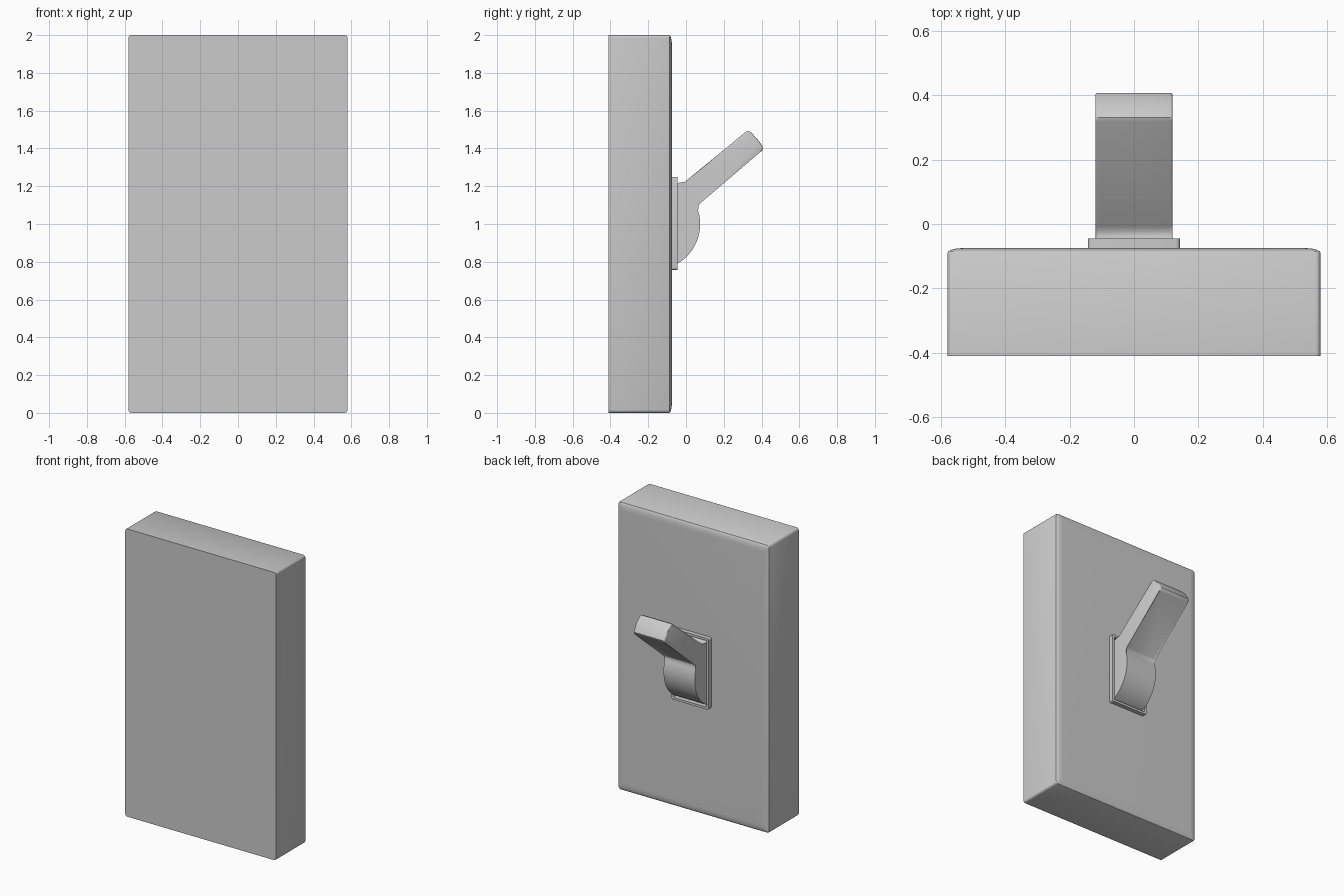
import bpy, bmesh, math

if "Cube" in bpy.data.objects:
    bpy.data.objects.remove(bpy.data.objects["Cube"])


def finish(bm, name, angle=30):
    bmesh.ops.recalc_face_normals(bm, faces=bm.faces)
    mesh = bpy.data.meshes.new(name)
    bm.to_mesh(mesh)
    bm.free()
    ob = bpy.data.objects.new(name, mesh)
    bpy.context.collection.objects.link(ob)
    bpy.context.view_layer.objects.active = ob
    ob.select_set(True)
    bpy.ops.object.shade_smooth_by_angle(angle=math.radians(angle))
    ob.select_set(False)
    return ob


def ring(bm, hx, hz, r, y, zc, n=4):
    """Rounded rectangle loop in the XZ plane."""
    verts = []
    for k, (sx, sz) in enumerate([(1, 1), (-1, 1), (-1, -1), (1, -1)]):
        for i in range(n + 1):
            a = math.pi / 2 * (k + i / n)
            verts.append(bm.verts.new((sx * (hx - r) + r * math.cos(a), y,
                                       zc + sz * (hz - r) + r * math.sin(a))))
    return verts


def bridge(bm, a, b):
    for i in range(len(a)):
        j = (i + 1) % len(a)
        bm.faces.new((a[i], a[j], b[j], b[i]))


# wall plate: deep slab with a shallow elliptical edge on the switch side
bm = bmesh.new()
rings = [ring(bm, 0.58, 1.0, 0.016, -0.41, 1.0)]
for i in range(7):
    t = math.pi / 2 * i / 6
    d = 0.05 * (1 - math.cos(t))
    rings.append(ring(bm, 0.58 - d, 1.0 - d, 0.016, -0.09 + 0.015 * math.sin(t), 1.0))
for a, b in zip(rings, rings[1:]):
    bridge(bm, a, b)
bm.faces.new(rings[0])
bm.faces.new(rings[-1])
finish(bm, "wall_plate")

# raised frame around the switch opening
bm = bmesh.new()
sections = [(0.143, 0.247, 0.014, -0.085), (0.143, 0.247, 0.014, -0.045),
            (0.125, 0.231, 0.006, -0.045), (0.125, 0.231, 0.006, -0.085)]
rings = [ring(bm, hx, hz, r, y, 1.003) for hx, hz, r, y in sections]
for i in range(4):
    bridge(bm, rings[i], rings[(i + 1) % 4])
finish(bm, "switch_frame")

# toggle: round rocker body and slanted handle in one side profile (y, z)
profile = [(-0.09, 0.769)]
for i in range(17):
    a = math.radians(-60 + 82 * i / 16)
    profile.append((-0.169 + 0.244 * math.cos(a), 1.0 + 0.244 * math.sin(a)))
profile += [(0.059, 1.102), (0.067, 1.113), (0.395, 1.382), (0.405, 1.391),
            (0.408, 1.402), (0.393, 1.430), (0.371, 1.457), (0.344, 1.485),
            (0.331, 1.493), (0.318, 1.489), (-0.008, 1.222), (-0.022, 1.213),
            (-0.035, 1.211), (-0.047, 1.214), (-0.09, 1.231)]
bm = bmesh.new()
sides = [[bm.verts.new((x, y, z)) for y, z in profile] for x in (-0.12, 0.12)]
bridge(bm, *sides)
caps = [bm.faces.new(s) for s in sides]
rim = list({e for f in caps for e in f.edges})
bmesh.ops.bevel(bm, geom=rim, offset=0.008, segments=3, profile=0.5, affect='EDGES')
finish(bm, "toggle_lever", 35)
